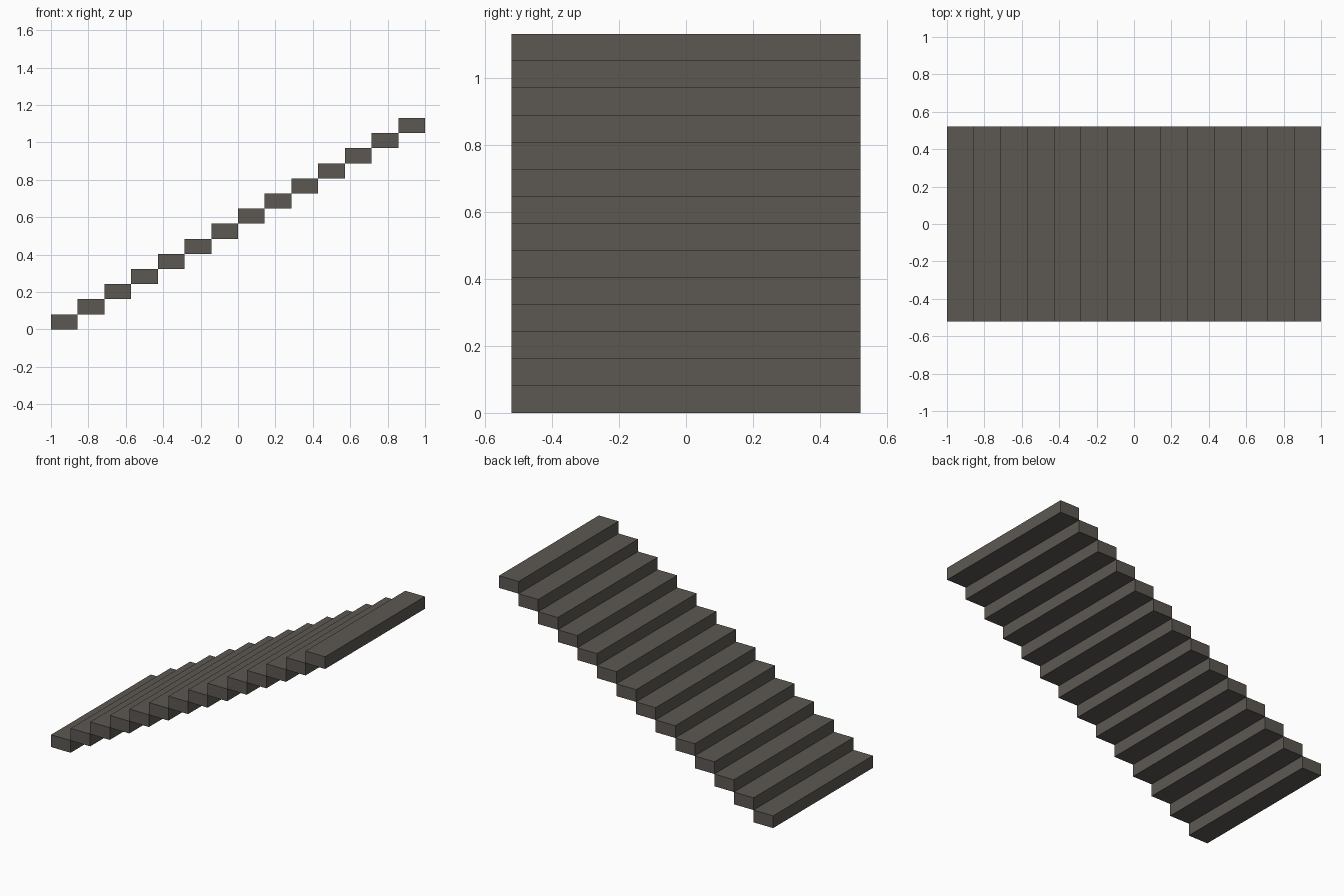
import bpy

if "Cube" in bpy.data.objects:
    bpy.data.objects.remove(bpy.data.objects["Cube"])

STEPS = 14
RUN = 2.0 / STEPS      # depth of one tread along x
RISE = 1.13 / STEPS    # height of one step
WIDTH = 1.04           # stair width along y

stone = bpy.data.materials.new("dark warm grey")
stone.diffuse_color = (0.108, 0.098, 0.086, 1.0)
stone.use_nodes = True
stone.node_tree.nodes["Principled BSDF"].inputs["Base Color"].default_value = stone.diffuse_color


def add_step(i):
    """One solid slab, touching its neighbours edge to edge."""
    bpy.ops.mesh.primitive_cube_add(
        size=1, location=(-1 + (i + 0.5) * RUN, 0, (i + 0.5) * RISE))
    step = bpy.context.object
    step.name = f"stair_step_{i + 1:02d}"
    step.scale = (RUN, WIDTH, RISE)
    bpy.ops.object.transform_apply(location=False, rotation=False, scale=True)
    step.data.materials.append(stone)


# Flight of steps rising towards +x
for i in range(STEPS):
    add_step(i)
